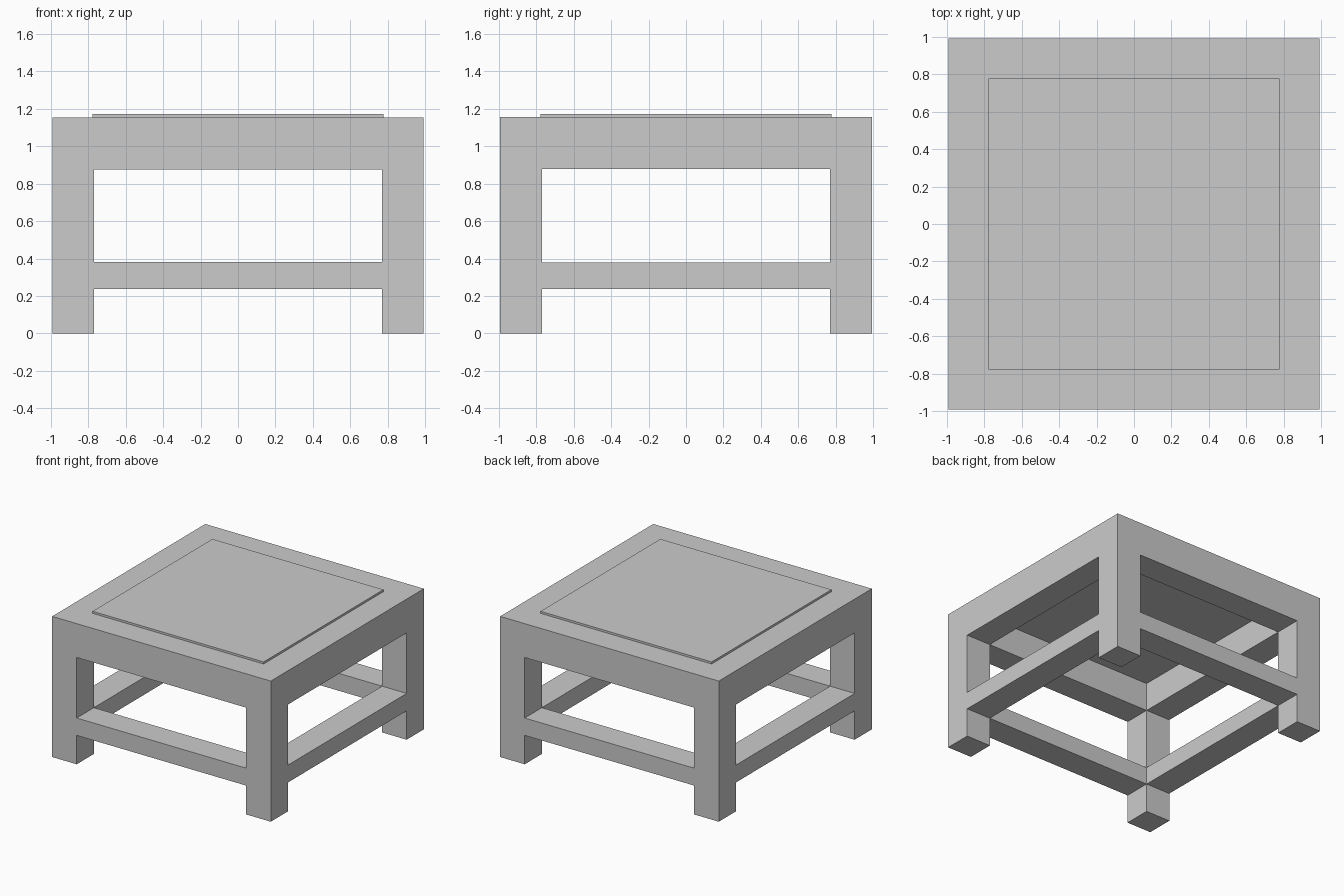
import bpy

if "Cube" in bpy.data.objects:
    bpy.data.objects.remove(bpy.data.objects["Cube"])

grey = bpy.data.materials.new("plain grey")
grey.diffuse_color = (0.6, 0.6, 0.6, 1)
grey.use_nodes = True
grey.node_tree.nodes["Principled BSDF"].inputs["Base Color"].default_value = grey.diffuse_color


def box(name, half_x, half_y, z0, z1):
    """Box centred on the z axis between two heights."""
    bpy.ops.mesh.primitive_cube_add(size=1, location=(0, 0, (z0 + z1) / 2))
    ob = bpy.context.object
    ob.name = name
    ob.scale = (2 * half_x, 2 * half_y, z1 - z0)
    bpy.ops.object.transform_apply(location=True, scale=True)
    ob.data.materials.append(grey)
    return ob


def cut(target, name, *dims):
    """Subtract a hidden box from the target."""
    cutter = box(name, *dims)
    cutter.hide_render = True
    cutter.hide_viewport = True
    cutter.display_type = 'WIRE'
    mod = target.modifiers.new(name, 'BOOLEAN')
    mod.operation = 'DIFFERENCE'
    mod.solver = 'EXACT'
    mod.object = cutter


OUTER, INNER = 0.993, 0.77

# One-piece frame: legs, aprons, stretchers and table top
frame = box("table_frame", OUTER, OUTER, 0, 1.155)

# Hollow beneath the top, between the aprons
cut(frame, "underside_hollow_cutter", INNER, INNER, -0.2, 1.11)

# Openings below and above the stretchers, through both directions
for label, z0, z1 in (("foot", -0.1, 0.237), ("window", 0.38, 0.877)):
    cut(frame, label + "_cutter_x", 1.2, INNER, z0, z1)
    cut(frame, label + "_cutter_y", INNER, 1.2, z0, z1)

# Thin raised panel on the top
box("top_panel", 0.777, 0.777, 1.15, 1.172)
